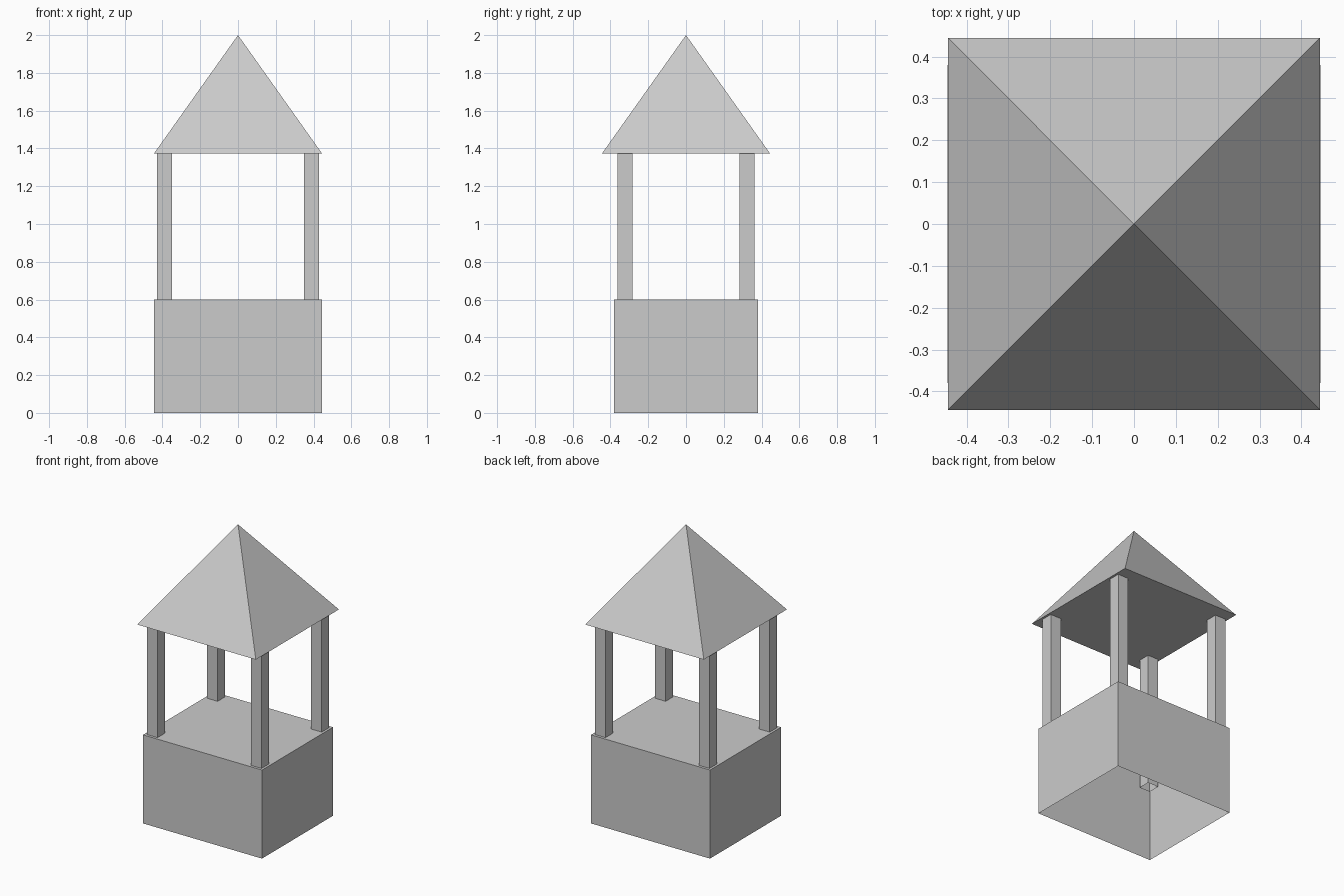
import bpy
import bmesh

if "Cube" in bpy.data.objects:
    bpy.data.objects.remove(bpy.data.objects["Cube"])


def open_box(name, center, half, z0, z1, top):
    """Box with an open bottom, and optionally an open top."""
    bm = bmesh.new()
    bmesh.ops.create_cube(bm, size=2)
    for v in bm.verts:
        v.co.x = center[0] + v.co.x * half[0]
        v.co.y = center[1] + v.co.y * half[1]
        v.co.z = z1 if v.co.z > 0 else z0
    bm.normal_update()
    caps = [f for f in bm.faces
            if f.normal.z < -0.5 or (f.normal.z > 0.5 and not top)]
    bmesh.ops.delete(bm, geom=caps, context='FACES')
    return finish(name, bm)


def finish(name, bm):
    mesh = bpy.data.meshes.new(name)
    bm.to_mesh(mesh)
    bm.free()
    obj = bpy.data.objects.new(name, mesh)
    bpy.context.collection.objects.link(obj)
    return obj


# Base, hollow from below
open_box("base", (0, 0), (0.446, 0.38), 0, 0.6, True)

# Corner posts, sunk slightly into the base
for sy, depth in ((-1, "front"), (1, "back")):
    for sx, side in ((-1, "left"), (1, "right")):
        open_box(f"{depth}_{side}_post", (sx * 0.39, sy * 0.322),
                 (0.04, 0.04), 0.47, 1.373, False)

# Pyramid roof with a closed underside
bm = bmesh.new()
r = 0.445
corners = [bm.verts.new((x * r, y * r, 1.373))
           for x, y in ((-1, -1), (1, -1), (1, 1), (-1, 1))]
apex = bm.verts.new((0, 0, 2))
bm.faces.new(corners[::-1])
for i in range(4):
    bm.faces.new((corners[i], corners[(i + 1) % 4], apex))
finish("roof", bm)
